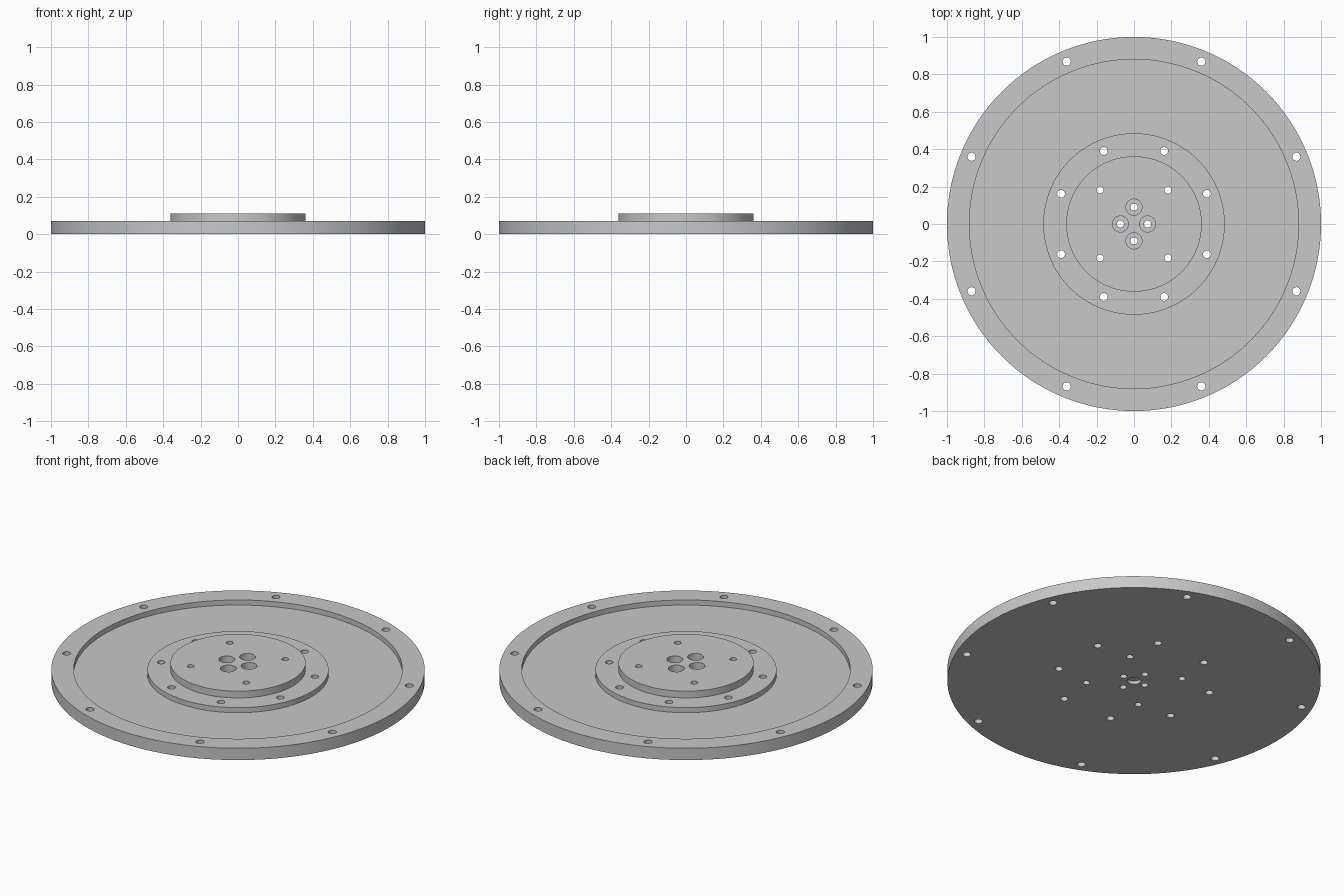
import bpy, bmesh, math
from mathutils import Matrix, Vector

cube = bpy.data.objects.get("Cube")
if cube:
    bpy.data.objects.remove(cube)

# Brushed grey metal
metal = bpy.data.materials.new("grey metal")
metal.use_nodes = True
GREY = (0.58, 0.58, 0.58, 1)
metal.diffuse_color = GREY
metal.node_tree.nodes["Principled BSDF"].inputs["Base Color"].default_value = GREY


def lathe(bm, profile, segments, x=0, y=0):
    """Closed solid of revolution; profile runs from bottom to top as (radius, z)."""
    rings = []
    for r, z in profile:
        rings.append([bm.verts.new((x + r * math.cos(a), y + r * math.sin(a), z))
                      for a in (math.tau * i / segments for i in range(segments))])
    for low, high in zip(rings, rings[1:]):
        for i in range(segments):
            j = (i + 1) % segments
            bm.faces.new((low[i], low[j], high[j], high[i]))
    bm.faces.new(rings[0][::-1])
    bm.faces.new(rings[-1])


def make_object(name, bm):
    mesh = bpy.data.meshes.new(name)
    bm.to_mesh(mesh)
    bm.free()
    mesh.materials.append(metal)
    obj = bpy.data.objects.new(name, mesh)
    bpy.context.collection.objects.link(obj)
    return obj


# Flange plate: raised rim, recessed floor, stepped collar and hub
bm = bmesh.new()
lathe(bm, [(1, 0), (1, 0.07), (0.88, 0.07), (0.88, 0.04), (0.485, 0.04),
           (0.485, 0.07), (0.362, 0.07), (0.362, 0.11)], 128)
plate = make_object("flange_plate", bm)

# Drill set: straight bolt holes, counterbored holes and the underside socket
BELOW, ABOVE = -0.05, 0.2
bm = bmesh.new()
for count, circle, radius in ((8, 0.94, 0.022), (8, 0.422, 0.021), (4, 0.257, 0.019)):
    for i in range(count):
        a = math.tau * (i + 0.5) / count
        lathe(bm, [(radius, BELOW), (radius, ABOVE)], 24,
              circle * math.cos(a), circle * math.sin(a))
for x, y in ((0.073, 0), (-0.073, 0), (0, 0.09), (0, -0.09)):
    lathe(bm, [(0.019, BELOW), (0.019, 0.05), (0.043, 0.05), (0.043, ABOVE)], 32, x, y)
lathe(bm, [(0.037, BELOW), (0.037, 0.02)], 32)
drills = make_object("hole_cutters", bm)
drills.hide_render = True

# Drill the plate
cut = plate.modifiers.new("holes", 'BOOLEAN')
cut.operation = 'DIFFERENCE'
cut.solver = 'EXACT'
cut.object = drills
bpy.ops.object.select_all(action='DESELECT')
bpy.context.view_layer.objects.active = plate
plate.select_set(True)
bpy.ops.object.modifier_apply(modifier=cut.name)
bpy.data.objects.remove(drills)
bpy.ops.object.shade_smooth_by_angle(angle=math.radians(30))
